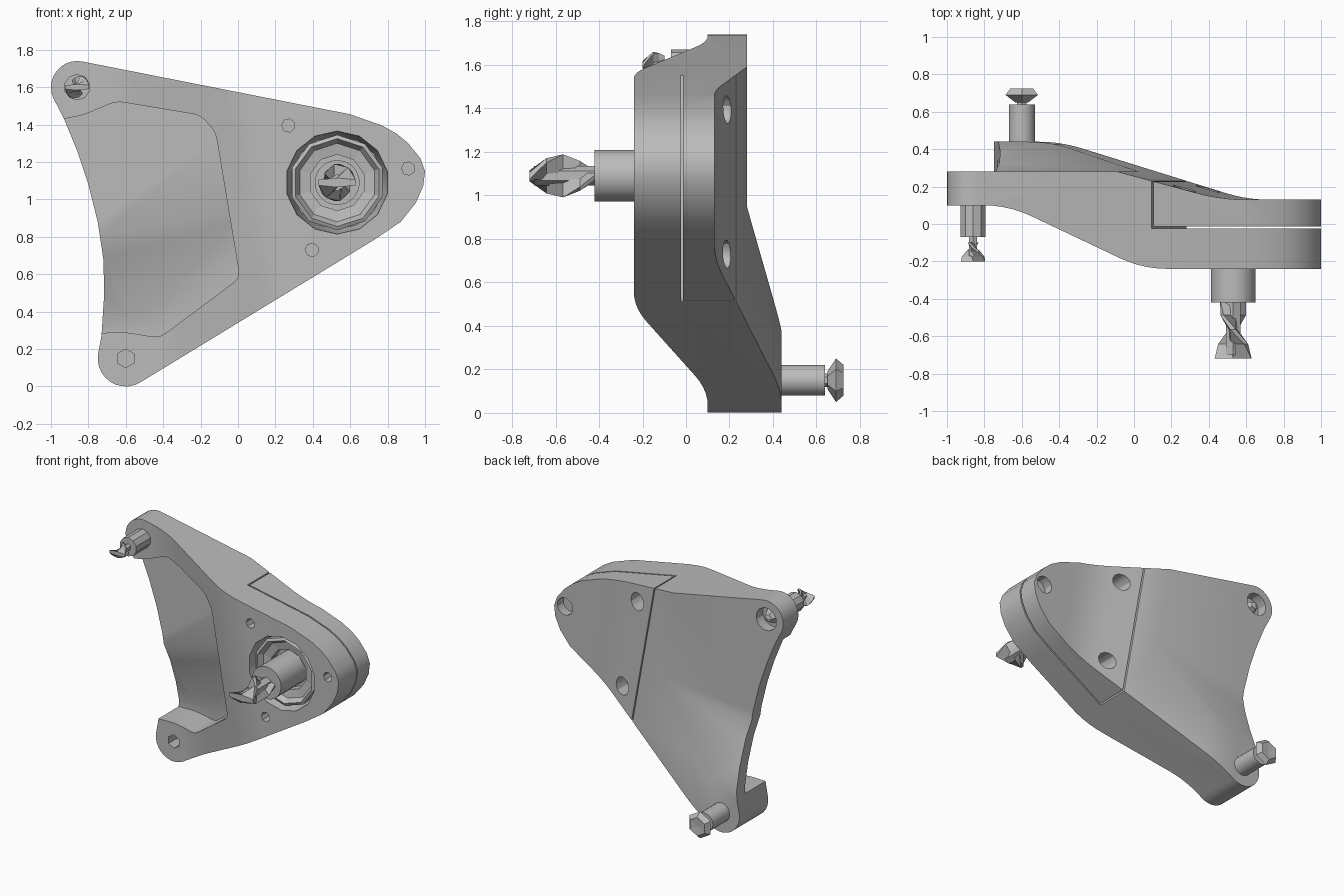
import bpy, bmesh, math
from mathutils import Vector

if "Cube" in bpy.data.objects:
    bpy.data.objects.remove(bpy.data.objects["Cube"])

grey = bpy.data.materials.new("grey_metal")
grey.use_nodes = True
grey.diffuse_color = (0.5, 0.5, 0.5, 1)
grey.node_tree.nodes["Principled BSDF"].inputs["Base Color"].default_value = (0.5, 0.5, 0.5, 1)

# Slanted frame: u runs across the bracket, s along the line of the two lugs
C, S = 0.984, 0.176
front_map = lambda p, d: (p[0], d, p[1])
u_map = lambda p, d: (C * p[0] - S * d, p[1], S * p[0] + C * d)
s_map = lambda p, d: (C * d - S * p[0], p[1], S * d + C * p[0])


def finish(name, bm):
    bmesh.ops.remove_doubles(bm, verts=bm.verts, dist=0.0005)
    bmesh.ops.recalc_face_normals(bm, faces=bm.faces)
    mesh = bpy.data.meshes.new(name)
    bm.to_mesh(mesh)
    bm.free()
    mesh.materials.append(grey)
    ob = bpy.data.objects.new(name, mesh)
    bpy.context.collection.objects.link(ob)
    return ob


def loft(name, rings, close=False):
    """Bridge equal rings of points; cap the ends or close the loop."""
    bm = bmesh.new()
    vs = [[bm.verts.new(p) for p in ring] for ring in rings]
    n = len(vs[0])
    for a, b in zip(vs, vs[1:]):
        for i in range(n):
            j = (i + 1) % n
            bm.faces.new((a[i], a[j], b[j], b[i]))
    if not close:
        bm.faces.new(vs[0])
        bm.faces.new(vs[-1])
    return finish(name, bm)


def prism(name, pts, place, a, b):
    return loft(name, [[place(p, d) for p in pts] for d in (a, b)])


def lathe(name, profile, center, sides=24):
    """Spin a closed (radius, y) profile about a y-parallel axis."""
    bm = bmesh.new()
    rows = []
    for k in range(sides):
        t = math.tau * (k + 0.5) / sides
        rows.append([bm.verts.new((center[0] + r * math.cos(t), y, center[1] + r * math.sin(t)))
                     for r, y in profile])
    n = len(profile)
    for k in range(sides):
        a, b = rows[k], rows[(k + 1) % sides]
        for i in range(n):
            j = (i + 1) % n
            if profile[i][0] == 0 and profile[j][0] == 0:
                continue
            loop = [a[i], a[j], b[j], b[i]]
            if profile[i][0] == 0:
                loop = [a[i], a[j], b[j]]
            elif profile[j][0] == 0:
                loop = [a[i], a[j], b[i]]
            bm.faces.new(loop)
    return finish(name, bm)


def rod(name, center, r, a, b, sides=24):
    return lathe(name, [(0, a), (r, a), (r, b), (0, b)], center, sides)


def boolean(ob, cutter, op="DIFFERENCE"):
    mod = ob.modifiers.new("cut", "BOOLEAN")
    mod.operation, mod.solver, mod.object = op, "EXACT", cutter
    bpy.context.view_layer.objects.active = ob
    bpy.ops.object.modifier_apply(modifier=mod.name)
    bpy.data.objects.remove(cutter)


def fillet(pts, size, steps=5):
    """Round every corner of a closed polygon."""
    out = []
    for i, p in enumerate(pts):
        p = Vector(p)
        ends = []
        for q in (Vector(pts[i - 1]), Vector(pts[(i + 1) % len(pts)])):
            d = q - p
            ends.append(p + d.normalized() * min(size, d.length * 0.45))
        for k in range(steps + 1):
            t = k / steps
            out.append(ends[0] * (1 - t) ** 2 + p * 2 * t * (1 - t) + ends[1] * t * t)
    return out


def arc(center, r, a, b, steps=10):
    ts = [math.radians(a + (b - a) * k / steps) for k in range(steps + 1)]
    return [(center[0] + r * math.cos(t), center[1] + r * math.sin(t)) for t in ts]


# Key positions in the front plane
upper_lug, lower_lug, hub = (-0.86, 1.6), (-0.6, 0.15), (0.53, 1.09)
screws = [(0.27, 1.395), (0.91, 1.165), (0.395, 0.73)]

outline = (arc(upper_lug, 0.14, 78, 205)
           + [(-0.93, 1.43), (-0.86, 1.26), (-0.8, 1.08), (-0.75, 0.88), (-0.72, 0.68),
              (-0.715, 0.5), (-0.73, 0.27)]
           + arc(lower_lug, 0.15, 172, 302)
           + [(0.73, 0.785), (0.87, 0.88), (0.95, 0.98), (0.99, 1.07), (1.0, 1.15),
              (0.975, 1.22), (0.91, 1.3), (0.85, 1.35), (0.77, 1.395), (0.6, 1.455)])
pocket = fillet([(-1.3, 1.43), (-0.93, 1.43), (-0.83, 1.45), (-0.65, 1.525), (-0.2, 1.45),
                 (-0.12, 1.36), (0.01, 0.58), (-0.42, 0.26), (-0.6, 0.29), (-1.3, 0.27)], 0.04, 3)
thickness = fillet([(-3, 0.44), (-0.37, 0.44), (0.72, 0.13), (3, 0.13),
                    (3, -0.24), (0.32, -0.24), (-0.36, 0.10), (-3, 0.10)], 0.13)
back_step = [(-3, 0.6), (-0.02, 0.6), (0.46, 0.44), (0.93, 0.28), (4, 0.28), (4, -1), (-3, -1)]


def envelope(name, pts, shift=0.0):
    """Front-plane shape limited by the cranked thickness and the stepped back."""
    ob = prism(name, pts, front_map, -0.7, 0.75)
    boolean(ob, prism("thickness_cutter", [(u, y + shift) for u, y in thickness], u_map, -3, 4),
            "INTERSECT")
    boolean(ob, prism("step_cutter", [(s, y + shift) for s, y in back_step], s_map, -3, 3),
            "INTERSECT")
    return ob


def box_u(u, y):
    return prism("seam_cutter", [(u, y), (3, y), (3, 0.9), (u, 0.9)], u_map, -3, 4)


# Bracket body and rear cover, split by a narrow seam
body = envelope("bracket_body", outline)
cover = envelope("rear_cover", outline)
boolean(cover, box_u(0.377, -0.014), "INTERSECT")
boolean(body, box_u(0.367, -0.024))
boolean(body, envelope("pocket_cutter", pocket, -0.1))

# Hub recess, screw holes and lug sockets
boolean(body, lathe("recess_cutter", [(0, -0.4), (0.275, -0.4), (0.275, -0.22),
                                      (0.25, -0.1), (0, -0.1)], hub, 14))
for p in screws:
    boolean(body, rod("hole_cutter", p, 0.036, -0.4, -0.14, 7))
    boolean(cover, rod("bore_cutter", p, 0.065, 0.06, 0.6, 12))
boolean(body, rod("socket_cutter", lower_lug, 0.05, -0.1, 0.2, 6))
boolean(body, rod("socket_cutter", upper_lug, 0.085, 0.2, 0.5, 12))

# Bearing ring and spindle
lathe("bearing_ring", [(0.15, -0.09), (0.15, -0.16), (0.21, -0.17), (0.235, -0.21),
                       (0.255, -0.2), (0.245, -0.09)], hub, 10)
rod("spindle", hub, 0.12, -0.42, -0.09)
rod("spindle_core", hub, 0.045, -0.7, -0.41, 6)


def twisted_blade(name, center, r, start, end, turn):
    rings = []
    for k in range(5):
        t = k / 4
        a = math.radians(turn * (1 - t))
        y = start + (end - start) * t
        w = r * (0.7 + 0.3 * min(1, 2 * t))
        rings.append([(center[0] + q * math.cos(a + b), y, center[1] + q * math.sin(a + b))
                      for q, b in ((w, 0.15), (w * 0.25, 1.57), (w, 2.99),
                                   (w, 3.29), (w * 0.25, 4.71), (w, -0.15))])
    return loft(name, rings)


twisted_blade("spindle_cutter_blade", hub, 0.1, -0.41, -0.72, 180)

# Upper stud on the front, with its nut end at the back
rod("upper_stud", upper_lug, 0.07, -0.07, 0.12, 10)
rod("upper_stud_neck", upper_lug, 0.025, -0.17, -0.06, 6)
twisted_blade("upper_stud_tip", upper_lug, 0.065, -0.1, -0.2, 120)
lathe("upper_stud_end", [(0, 0.19), (0.06, 0.19), (0.03, 0.26), (0, 0.27)], upper_lug, 5)

# Lower stud on the back, with a faceted button head
rod("lower_stud", lower_lug, 0.07, 0.42, 0.64)
rod("lower_stud_neck", lower_lug, 0.03, 0.63, 0.67, 6)
lathe("lower_stud_head", [(0, 0.65), (0.04, 0.65), (0.1, 0.69), (0.07, 0.725), (0, 0.72)],
      lower_lug, 6)

# Smooth shading on the large turned and cast parts
bpy.ops.object.select_all(action="DESELECT")
for ob in (body, cover, bpy.data.objects["spindle"], bpy.data.objects["lower_stud"]):
    ob.select_set(True)
    bpy.context.view_layer.objects.active = ob
bpy.ops.object.shade_smooth_by_angle(angle=math.radians(30))
